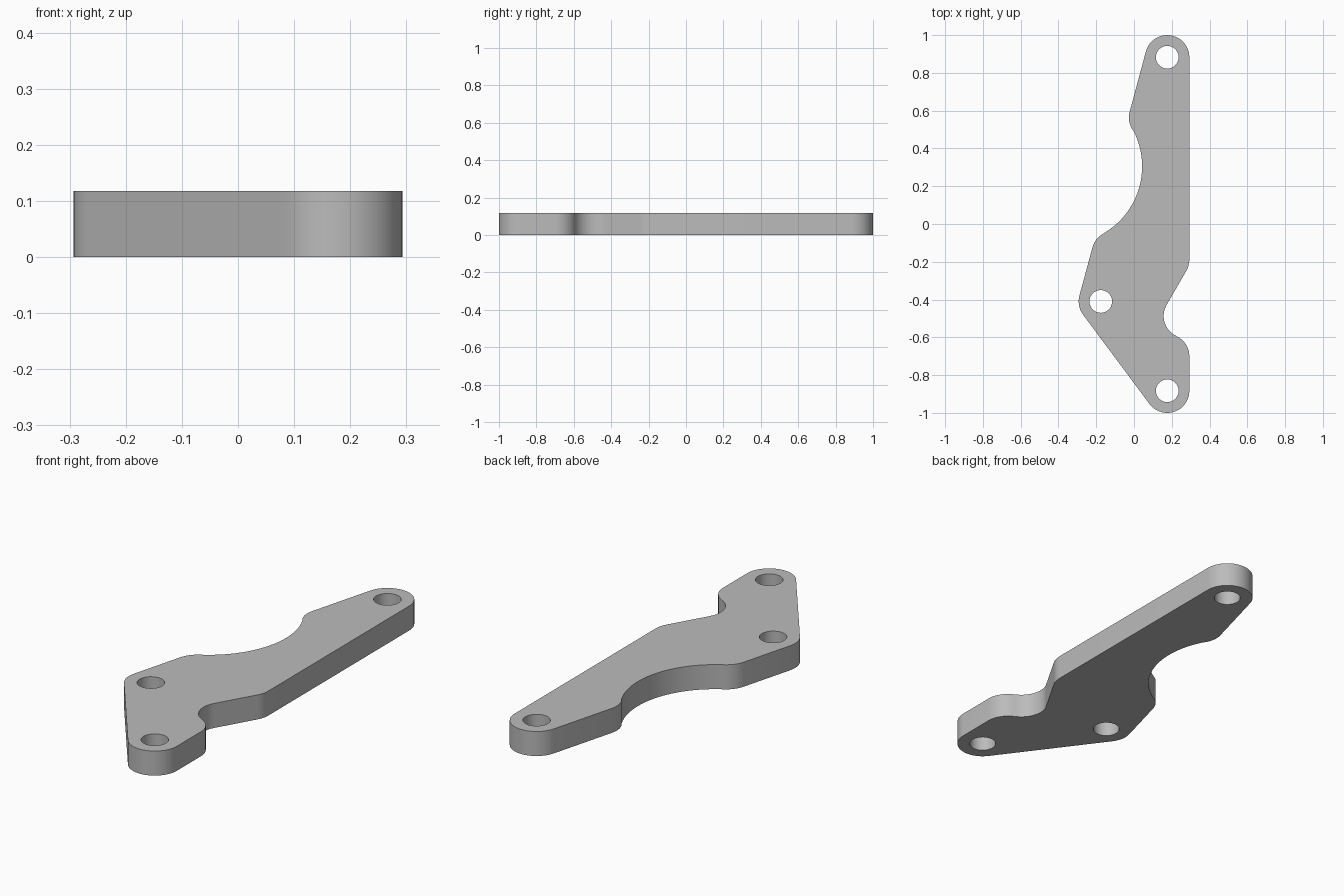
import bpy
import bmesh
from math import cos, sin, radians

cube = bpy.data.objects.get("Cube")
if cube:
    bpy.data.objects.remove(cube, do_unlink=True)

THICK = 0.118
R = 0.117          # boss and fillet radius
HOLE = 0.06
TOP, LEFT, BOTTOM = (0.176, 0.883), (-0.176, -0.41), (0.176, -0.883)


def arc(centre, radius, start, end):
    """Points along an arc; end < start runs clockwise (a concave curve)."""
    n = max(4, round(abs(end - start) / (3 if radius > R else 6)))
    angles = [radians(start + (end - start) * i / n) for i in range(n + 1)]
    return [(centre[0] + radius * cos(a), centre[1] + radius * sin(a)) for a in angles]


# Outline: tangent arcs joined by straight edges, anticlockwise
outline = (
    arc(TOP, R, 0, 165)
    + arc((0.09, 0.564), R, 165, 209.5)
    + arc((-0.367, 0.305), 0.41, 29.5, -60.5)[1:-1]   # wide scoop
    + arc((-0.107, -0.154), R, 119.5, 165)
    + arc(LEFT, R, 165, 216.7)
    + arc(BOTTOM, R, 216.7, 360)
    + arc((0.176, -0.70), R, 0, 65.3)
    + arc((0.274, -0.487), R, 245.3, 150)[1:]         # small notch
    + arc((0.176, -0.189), R, -30, 0)
)

bm = bmesh.new()


def add_loop(points):
    verts = [bm.verts.new((x, y, 0)) for x, y in points]
    for a, b in zip(verts, verts[1:] + verts[:1]):
        bm.edges.new((a, b))


add_loop(outline)
# Bolt holes
for centre in (TOP, LEFT, BOTTOM):
    add_loop(arc(centre, HOLE, 0, 360)[:-1])

# Flat plate with holes, facing up
bmesh.ops.triangle_fill(bm, edges=bm.edges[:], use_beauty=True, normal=(0, 0, 1))
for face in bm.faces:
    face.normal_update()
    if face.normal.z < 0:
        face.normal_flip()

mesh = bpy.data.meshes.new("bracket_plate")
bm.to_mesh(mesh)
bm.free()
plate = bpy.data.objects.new("bracket_plate", mesh)
bpy.context.collection.objects.link(plate)

# Thickness
solid = plate.modifiers.new("thickness", "SOLIDIFY")
solid.thickness = THICK
solid.offset = 1
bpy.ops.object.select_all(action="DESELECT")
plate.select_set(True)
bpy.context.view_layer.objects.active = plate
bpy.ops.object.modifier_apply(modifier=solid.name)
bpy.ops.object.shade_smooth_by_angle(angle=radians(30))

# Plain grey metal
grey = bpy.data.materials.new("grey_metal")
grey.use_nodes = True
colour = (0.5, 0.5, 0.5, 1)
grey.diffuse_color = colour
for node in grey.node_tree.nodes:
    if node.type == "BSDF_PRINCIPLED":
        node.inputs["Base Color"].default_value = colour
plate.data.materials.append(grey)
